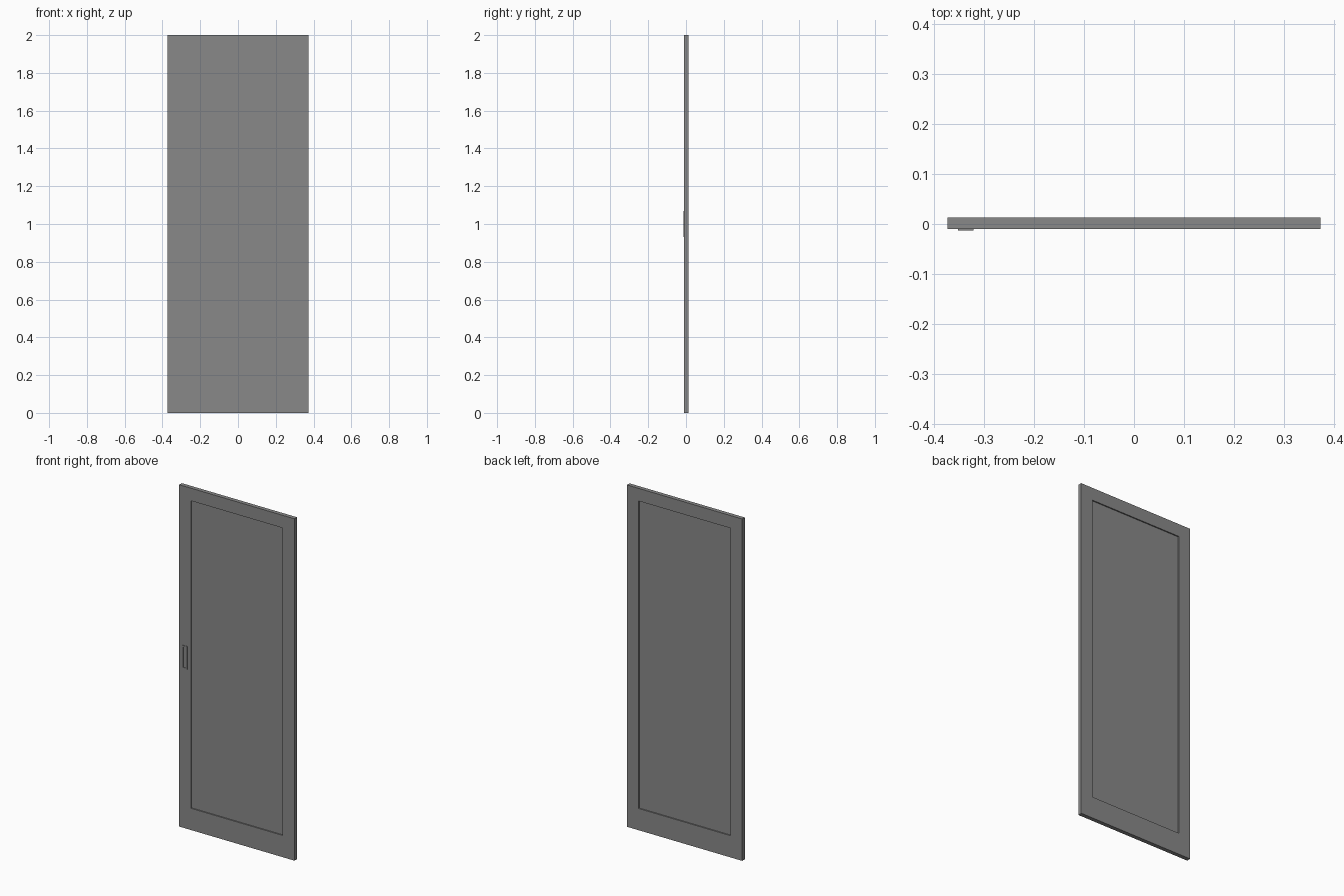
import bpy

if "Cube" in bpy.data.objects:
    bpy.data.objects.remove(bpy.data.objects["Cube"])

grey = bpy.data.materials.new("door grey")
grey.diffuse_color = (0.25, 0.25, 0.25, 1)
grey.use_nodes = True
grey.node_tree.nodes["Principled BSDF"].inputs["Base Color"].default_value = grey.diffuse_color

W, H = 0.373, 2.0               # half width, height
YF, YB = -0.0105, 0.0135        # front and back faces
HANDLE_Y = -0.0135


def prism_frame(name, outer, inner, y0, y1):
    """Rectangular frame; outer and inner are (x0, x1, z0, z1)."""
    def ring(r, y):
        x0, x1, z0, z1 = r
        return [(x0, y, z0), (x1, y, z0), (x1, y, z1), (x0, y, z1)]
    verts = ring(outer, y0) + ring(inner, y0) + ring(outer, y1) + ring(inner, y1)
    faces = []
    for i in range(4):
        j = (i + 1) % 4
        faces += [(i, j, 4 + j, 4 + i), (8 + j, 8 + i, 12 + i, 12 + j),
                  (j, i, 8 + i, 8 + j), (4 + i, 4 + j, 12 + j, 12 + i)]
    me = bpy.data.meshes.new(name)
    me.from_pydata(verts, [], faces)
    me.materials.append(grey)
    ob = bpy.data.objects.new(name, me)
    bpy.context.collection.objects.link(ob)
    return ob


def box(name, r, y0, y1):
    x0, x1, z0, z1 = r
    bpy.ops.mesh.primitive_cube_add(size=1, location=((x0 + x1) / 2, (y0 + y1) / 2, (z0 + z1) / 2))
    ob = bpy.context.object
    ob.name = name
    ob.scale = (x1 - x0, y1 - y0, z1 - z0)
    ob.data.materials.append(grey)
    return ob


# door frame with recessed panel on both sides
opening = (-0.297, 0.297, 0.127, 1.926)
prism_frame("door_frame", (-W, W, 0, H), opening, YF, YB)
box("door_panel", opening, YF + 0.007, YB - 0.007)

# flush pull: thin rim around a shallow cup
prism_frame("handle_rim", (-0.352, -0.321, 0.932, 1.068),
            (-0.346, -0.327, 0.940, 1.060), HANDLE_Y, YF)
